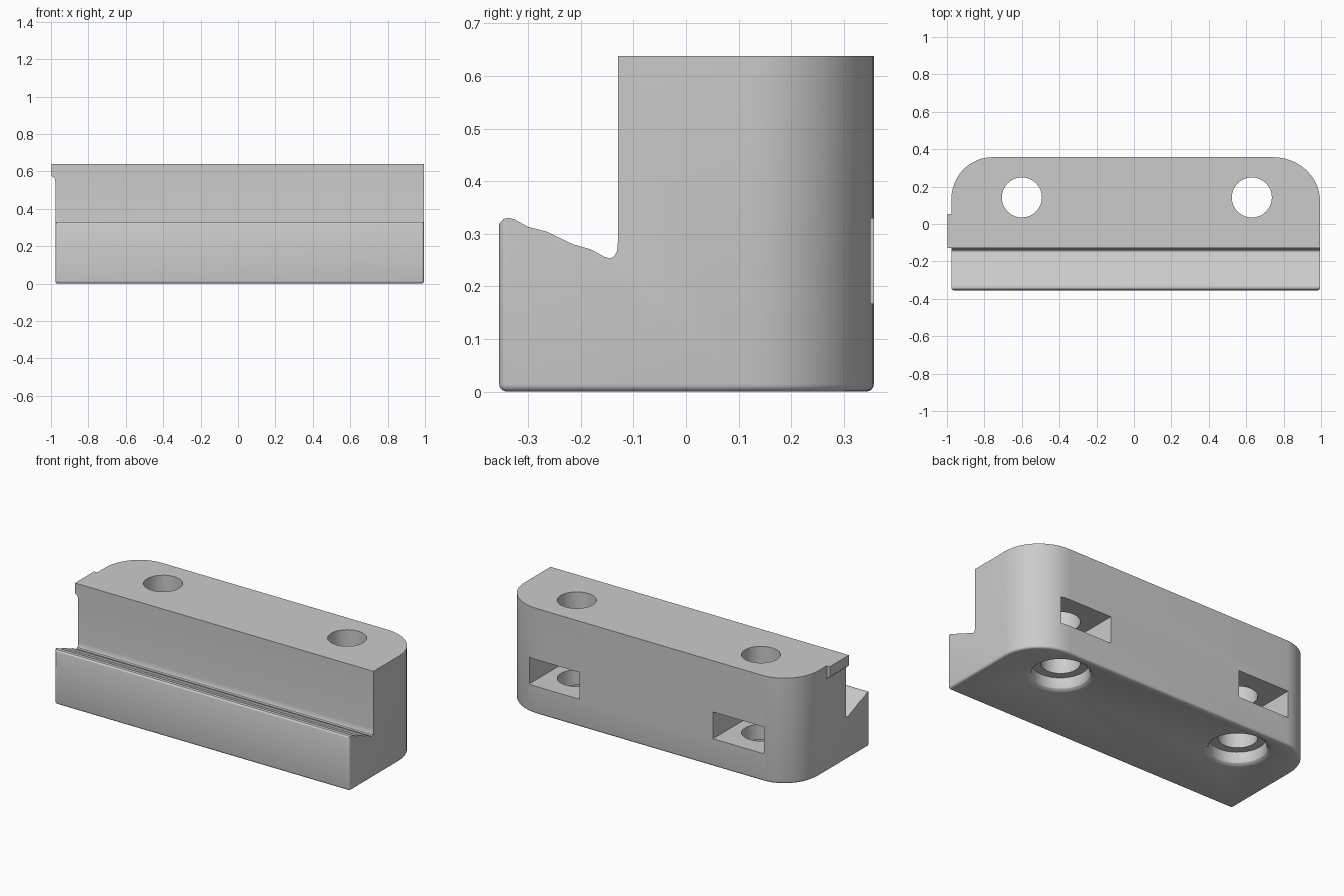
import bpy, bmesh, math

cube = bpy.data.objects.get("Cube")
if cube:
    bpy.data.objects.remove(cube)

grey = bpy.data.materials.new("light grey")
grey.use_nodes = True
GREY = (0.6, 0.6, 0.6, 1)
grey.diffuse_color = GREY
grey.node_tree.nodes["Principled BSDF"].inputs["Base Color"].default_value = GREY

HEIGHT = 0.638
BACK = 0.357


def prism(name, points, offset):
    """Extrude a closed 3D outline along an offset vector."""
    bm = bmesh.new()
    face = bm.faces.new([bm.verts.new(p) for p in points])
    ext = bmesh.ops.extrude_face_region(bm, geom=[face])
    bmesh.ops.translate(bm, vec=offset,
                        verts=[v for v in ext["geom"] if isinstance(v, bmesh.types.BMVert)])
    bmesh.ops.recalc_face_normals(bm, faces=bm.faces)
    return finish(name, bm)


def lathe(name, profile, x, y, steps=48):
    """Closed solid of revolution from (radius, z) pairs."""
    bm = bmesh.new()
    rings = [[bm.verts.new((x + r * math.cos(math.tau * i / steps),
                            y + r * math.sin(math.tau * i / steps), z))
              for i in range(steps)] for r, z in profile]
    for a, b in zip(rings, rings[1:]):
        for i in range(steps):
            j = (i + 1) % steps
            bm.faces.new((a[i], a[j], b[j], b[i]))
    bm.faces.new(rings[0])
    bm.faces.new(rings[-1])
    bmesh.ops.recalc_face_normals(bm, faces=bm.faces)
    return finish(name, bm)


def finish(name, bm):
    mesh = bpy.data.meshes.new(name)
    bm.to_mesh(mesh)
    bm.free()
    mesh.materials.append(grey)
    obj = bpy.data.objects.new(name, mesh)
    bpy.context.collection.objects.link(obj)
    return obj


def combine(target, tool, operation):
    mod = target.modifiers.new(operation.title(), "BOOLEAN")
    mod.operation = operation
    mod.solver = "EXACT"
    mod.object = tool
    with bpy.context.temp_override(object=target, active_object=target):
        bpy.ops.object.modifier_apply(modifier=mod.name)
    bpy.data.objects.remove(tool)


def arc(cx, cy, rx, ry, start, end, n):
    angles = [math.radians(start + (end - start) * i / n) for i in range(n + 1)]
    return [(cx + rx * math.cos(a), cy + ry * math.sin(a)) for a in angles]


# Plan outline: large rounded back corners, tiny front ones
plan = (arc(0.745, 0.12, 0.25, BACK - 0.12, 0, 90, 12)
        + arc(-0.76, 0.13, 0.217, BACK - 0.13, 90, 180, 12)
        + arc(-0.962, -0.34, 0.015, 0.015, 180, 270, 4)
        + arc(0.98, -0.34, 0.015, 0.015, 270, 360, 4))
body = prism("clamp_block", [(x, y, 0) for x, y in plan], (0, 0, HEIGHT))

# Soft bottom edge
bm = bmesh.new()
bm.from_mesh(body.data)
rim = [e for e in bm.edges if all(v.co.z < 0.001 for v in e.verts)]
bmesh.ops.bevel(bm, geom=rim, offset=0.014, segments=4, profile=0.5, affect="EDGES")
bm.to_mesh(body.data)
bm.free()

# Cut away the front above the sloping jaw
jaw = [(-0.5, 0.29), (-0.36, 0.305), (-0.354, 0.32), (-0.347, 0.328), (-0.337, 0.33),
       (-0.325, 0.327), (-0.3, 0.313), (-0.265, 0.304), (-0.215, 0.28),
       (-0.18, 0.27), (-0.155, 0.256), (-0.144, 0.253), (-0.136, 0.257),
       (-0.131, 0.268), (-0.129, 0.29), (-0.129, 0.8), (-0.5, 0.8)]
combine(body, prism("jaw_cutter", [(-1.2, y, z) for y, z in jaw], (2.4, 0, 0)), "DIFFERENCE")

# Small overhanging lip at the top of one end
lip = [(-0.9, HEIGHT), (-0.998, HEIGHT), (-0.998, 0.577), (-0.994, 0.572),
       (-0.984, 0.568), (-0.978, 0.555), (-0.976, 0.535), (-0.9, 0.535)]
combine(body, prism("lip", [(x, -0.129, z) for x, z in lip], (0, 0.182, 0)), "UNION")

# Bolt holes, flared counterbores and nut slots open to the back
for x in (-0.6, 0.63):
    hole = [(0.182, -0.02), (0.182, 0), (0.17, 0.004), (0.16, 0.012), (0.155, 0.025),
            (0.155, 0.075), (0.107, 0.075), (0.107, 0.8)]
    combine(body, lathe("bolt_cutter", hole, x, 0.142), "DIFFERENCE")
    slot = [(x - 0.17, 0.5), (x + 0.17, 0.5), (x + 0.17, -0.03), (x - 0.17, -0.03)]
    combine(body, prism("slot_cutter", [(a, b, 0.167) for a, b in slot], (0, 0, 0.162)),
            "DIFFERENCE")

# Smooth shading with sharp corners kept
bpy.ops.object.select_all(action="DESELECT")
body.select_set(True)
bpy.context.view_layer.objects.active = body
bpy.ops.object.shade_smooth_by_angle(angle=math.radians(30))
